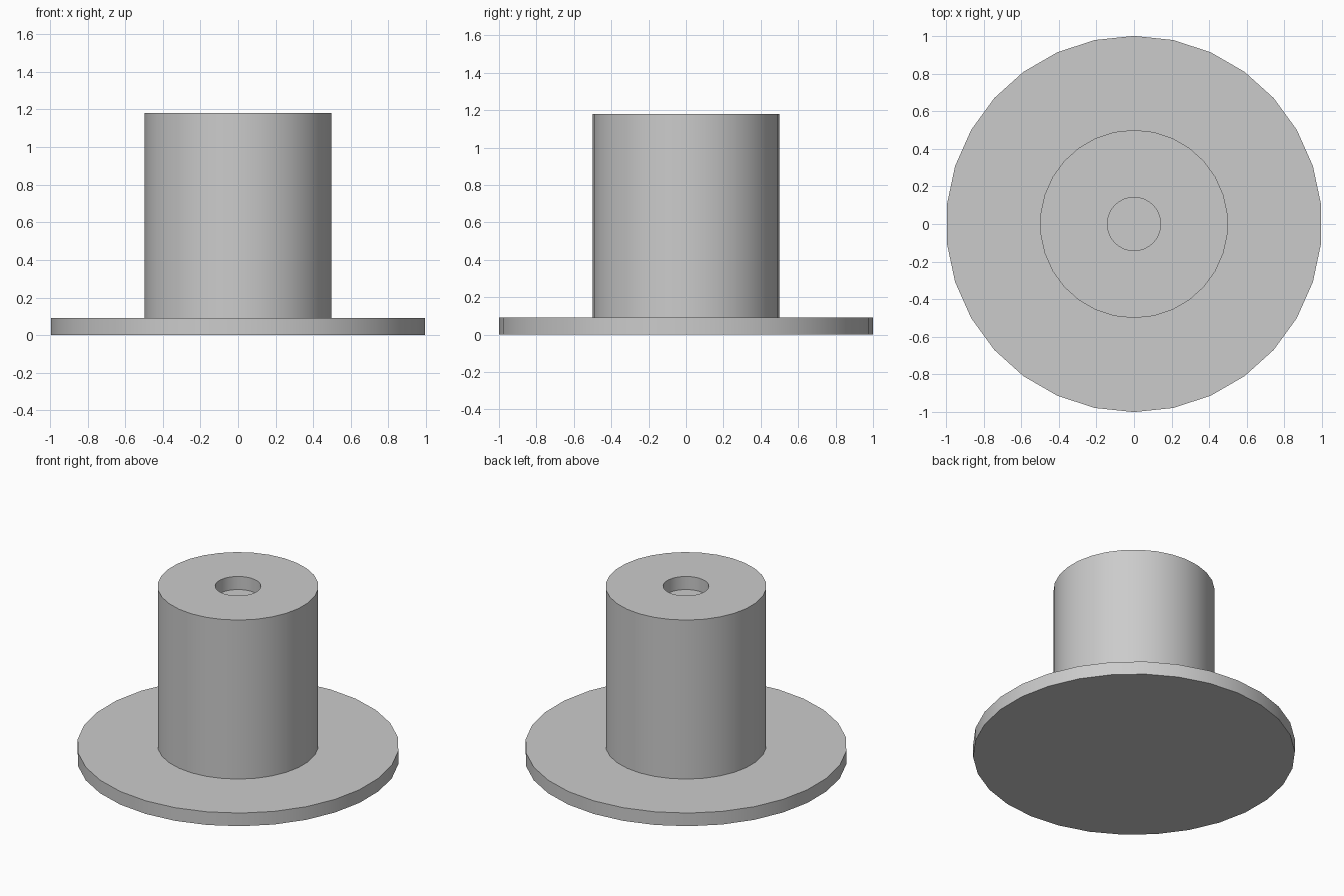
import bpy
import bmesh
import math

cube = bpy.data.objects.get("Cube")
if cube:
    bpy.data.objects.remove(cube, do_unlink=True)

SIDES = 30
FLANGE_R, HUB_R, HOLE_R = 1.0, 0.5, 0.142
FLANGE_TOP, HUB_TOP, HOLE_DEPTH = 0.09, 1.18, 0.09

# Plain grey material
grey = bpy.data.materials.new("grey")
grey.use_nodes = True
colour = (0.6, 0.6, 0.6, 1.0)
grey.diffuse_color = colour
for node in grey.node_tree.nodes:
    if node.type == "BSDF_PRINCIPLED":
        node.inputs["Base Color"].default_value = colour


def lathe(name, profile, material):
    """Revolve (radius, height) points around z into a closed solid."""
    bm = bmesh.new()
    verts = [bm.verts.new((0, r, z)) for r, z in profile]
    edges = [bm.edges.new(pair) for pair in zip(verts, verts[1:])]
    bmesh.ops.spin(bm, geom=verts + edges, cent=(0, 0, 0), axis=(0, 0, 1),
                   angle=math.tau, steps=SIDES, use_duplicate=False)
    bmesh.ops.remove_doubles(bm, verts=bm.verts[:], dist=1e-4)
    bmesh.ops.recalc_face_normals(bm, faces=bm.faces[:])
    mesh = bpy.data.meshes.new(name)
    bm.to_mesh(mesh)
    bm.free()
    mesh.materials.append(material)
    obj = bpy.data.objects.new(name, mesh)
    bpy.context.collection.objects.link(obj)
    return obj


# Round flange, hub and shallow blind hole as one solid
floor = HUB_TOP - HOLE_DEPTH
hub = lathe("flanged_hub", [
    (0, 0), (FLANGE_R, 0), (FLANGE_R, FLANGE_TOP),
    (HUB_R, FLANGE_TOP), (HUB_R, HUB_TOP),
    (HOLE_R, HUB_TOP), (HOLE_R, floor), (0, floor),
], grey)

# Smooth walls with crisp rims
bpy.ops.object.select_all(action="DESELECT")
hub.select_set(True)
bpy.context.view_layer.objects.active = hub
bpy.ops.object.shade_smooth_by_angle(angle=math.radians(30))
